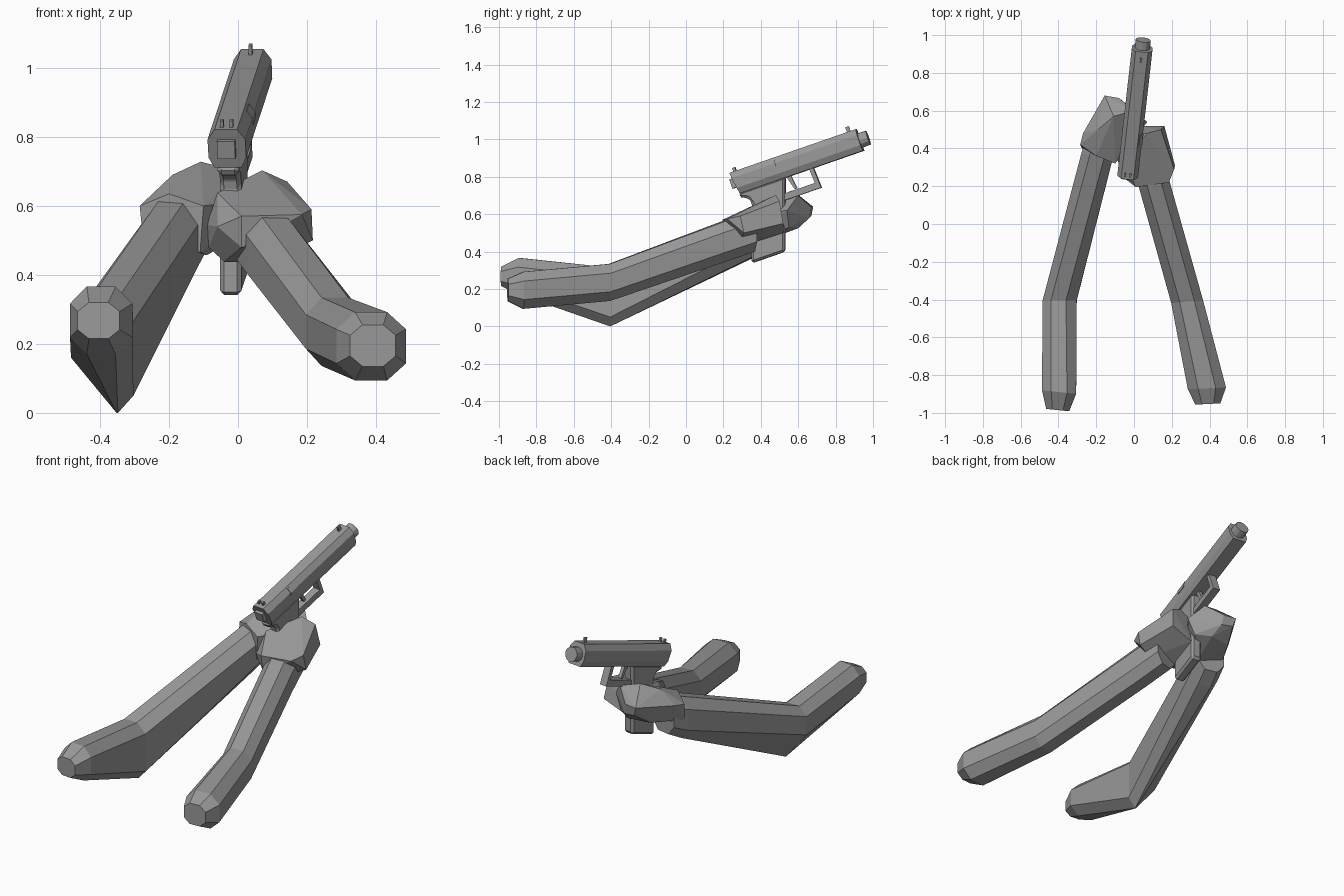
import bpy, bmesh, math
from mathutils import Vector, Matrix

if "Cube" in bpy.data.objects:
    bpy.data.objects.remove(bpy.data.objects["Cube"], do_unlink=True)

grey = bpy.data.materials.new("plain grey")
grey.use_nodes = True
GREY = (0.32, 0.32, 0.32, 1)
grey.diffuse_color = GREY
grey.node_tree.nodes["Principled BSDF"].inputs["Base Color"].default_value = GREY

# Pistol frame: x across, y forward along the barrel, z up
GUN = (Matrix.Translation((-0.035, 0.24, 0.78))
       @ Matrix.Rotation(math.radians(-6.5), 4, 'Z')
       @ Matrix.Rotation(math.radians(19), 4, 'X'))


def finish(name, bm, matrix=None):
    bmesh.ops.recalc_face_normals(bm, faces=bm.faces)
    mesh = bpy.data.meshes.new(name)
    bm.to_mesh(mesh)
    bm.free()
    mesh.materials.append(grey)
    obj = bpy.data.objects.new(name, mesh)
    bpy.context.collection.objects.link(obj)
    if matrix:
        obj.matrix_world = matrix
    return obj


def loft(name, rings, matrix=None):
    """Skin a list of equal-length point rings and cap both ends."""
    bm = bmesh.new()
    loops = [[bm.verts.new(p) for p in ring] for ring in rings]
    n = len(loops[0])
    for a, b in zip(loops, loops[1:]):
        for i in range(n):
            j = (i + 1) % n
            bm.faces.new((a[i], a[j], b[j], b[i]))
    bm.faces.new(loops[0])
    bm.faces.new(loops[-1])
    return finish(name, bm, matrix)


def hull(name, points):
    bm = bmesh.new()
    for p in points:
        bm.verts.new(p)
    res = bmesh.ops.convex_hull(bm, input=bm.verts)
    loose = [v for v in bm.verts if not v.link_faces]
    bmesh.ops.delete(bm, geom=loose, context='VERTS')
    bmesh.ops.dissolve_limit(bm, angle_limit=math.radians(6), verts=bm.verts, edges=bm.edges)
    return finish(name, bm)


def octagon(y, x0, x1, z0, z1, skew=0.0):
    """Chamfered box section; skew pushes the +x side forward."""
    cx, cz = (x1 - x0) * 0.27, (z1 - z0) * 0.25
    pts = [(x0 + cx, z1), (x1 - cx, z1), (x1, z1 - cz), (x1, z0 + cz),
           (x1 - cx, z0), (x0 + cx, z0), (x0, z0 + cz), (x0, z1 - cz)]
    mid = (x0 + x1) / 2
    return [(x, y + skew * (x - mid), z) for x, z in pts]


def gun_box(name, x, y, z):
    """Box in the pistol frame from (min, max) pairs."""
    rings = [[(x[0], t, z[0]), (x[1], t, z[0]), (x[1], t, z[1]), (x[0], t, z[1])] for t in y]
    return loft(name, rings, GUN)


def gun_profile(name, pts, half, bevel=0):
    """Side profile (forward, up) extruded across the pistol."""
    obj = loft(name, [[(x, s, t) for s, t in pts] for x in (-half, half)], GUN)
    if bevel:
        mod = obj.modifiers.new("chamfer", 'BEVEL')
        mod.width = bevel
        mod.segments = 1
    return obj


# Arms
loft("left_arm", [octagon(0.36, -0.01, 0.15, 0.40, 0.61, 0.25),
                  octagon(0.20, 0.03, 0.19, 0.345, 0.562, 0.25),
                  octagon(-0.41, 0.197, 0.365, 0.136, 0.334, 0.1),
                  octagon(-0.87, 0.285, 0.487, 0.094, 0.292, 0.05),
                  octagon(-0.953, 0.325, 0.457, 0.135, 0.255, 0.05)])

# Right arm has a pointed elbow that hangs down
elbow = [(-0.44, 0.315), (-0.36, 0.315), (-0.304, 0.265), (-0.303, 0.05),
         (-0.348, 0.0), (-0.352, 0.0), (-0.484, 0.16), (-0.484, 0.265)]
loft("right_arm", [octagon(0.45, -0.25, -0.09, 0.42, 0.63, -0.2),
                   octagon(0.36, -0.278, -0.113, 0.37, 0.61, -0.2),
                   [(x, -0.405, z) for x, z in elbow],
                   octagon(-0.89, -0.487, -0.306, 0.17, 0.366, -0.1),
                   octagon(-0.985, -0.465, -0.343, 0.215, 0.32, -0.1)])

# Hands as faceted blocks
hull("left_hand", [(0.01, 0.195, 0.57), (0.01, 0.21, 0.48), (-0.06, 0.25, 0.54),
                   (-0.09, 0.35, 0.545), (-0.085, 0.36, 0.48), (-0.04, 0.33, 0.438),
                   (0.0, 0.33, 0.438), (0.185, 0.22, 0.575), (0.213, 0.29, 0.59),
                   (0.217, 0.31, 0.50), (0.13, 0.29, 0.46), (-0.06, 0.34, 0.638),
                   (0.07, 0.48, 0.703), (0.143, 0.50, 0.67), (0.16, 0.52, 0.55),
                   (0.03, 0.52, 0.50), (-0.03, 0.48, 0.64)])
hull("right_hand", [(-0.285, 0.42, 0.60), (-0.275, 0.40, 0.50), (-0.11, 0.33, 0.465),
                    (-0.10, 0.32, 0.60), (-0.20, 0.36, 0.635), (-0.27, 0.48, 0.61),
                    (-0.155, 0.68, 0.64), (-0.08, 0.667, 0.64), (-0.14, 0.67, 0.59),
                    (-0.07, 0.66, 0.58), (-0.05, 0.60, 0.525), (-0.18, 0.58, 0.525),
                    (-0.108, 0.57, 0.728), (-0.19, 0.50, 0.69), (0.0, 0.60, 0.70),
                    (0.07, 0.54, 0.62), (0.03, 0.55, 0.53), (-0.09, 0.42, 0.457)])

# Slide with chamfered top and tapered underside
section = [(-0.033, 0.04), (0.033, 0.04), (0.055, 0.008), (0.055, -0.05),
           (0.04, -0.082), (-0.04, -0.082), (-0.055, -0.05), (-0.055, 0.008)]
loft("slide", [[(x, y - 0.15 * (z + 0.02) * (y < 0.1), z) for x, z in section]
               for y in (0.018, 0.727)], GUN)
gun_box("slide_back_plate", (-0.026, 0.026), (-0.004, 0.03), (-0.045, 0.008))

# Muzzle
bm = bmesh.new()
bmesh.ops.create_cone(bm, cap_ends=True, segments=12, radius1=0.04, radius2=0.04, depth=0.10,
                      matrix=Matrix.Translation((0, 0.724, -0.024)) @ Matrix.Rotation(math.pi / 2, 4, 'X'))
finish("muzzle", bm, GUN)

# Sights and ejection port
gun_box("front_sight", (-0.005, 0.005), (0.675, 0.695), (0.035, 0.068))
for side, sx in (("left", 0.014), ("right", -0.014)):
    gun_box(side + "_rear_sight", (sx - 0.005, sx + 0.005), (0.03, 0.045), (0.035, 0.06))
loft("ejection_port", [[(0.058, y, -0.012), (0.058, y, 0.009), (0.041, y, 0.034), (0.036, y, 0.029),
                        (0.05, y, 0.005), (0.05, y, -0.012)] for y in (0.20, 0.26)], GUN)

# Grip with rear tang, and trigger guard
gun_profile("grip", [(0.03, -0.075), (0.285, -0.075), (0.255, -0.16), (0.153, -0.455),
                     (-0.037, -0.455), (0.07, -0.15), (0.06, -0.12), (0.015, -0.10)], 0.031, 0.012)
gun_profile("trigger_guard", [(0.22, -0.16), (0.425, -0.16), (0.42, -0.075), (0.443, -0.075),
                              (0.449, -0.195), (0.22, -0.195)], 0.022)
gun_profile("trigger", [(0.29, -0.08), (0.315, -0.08), (0.325, -0.155), (0.31, -0.155)], 0.01)
